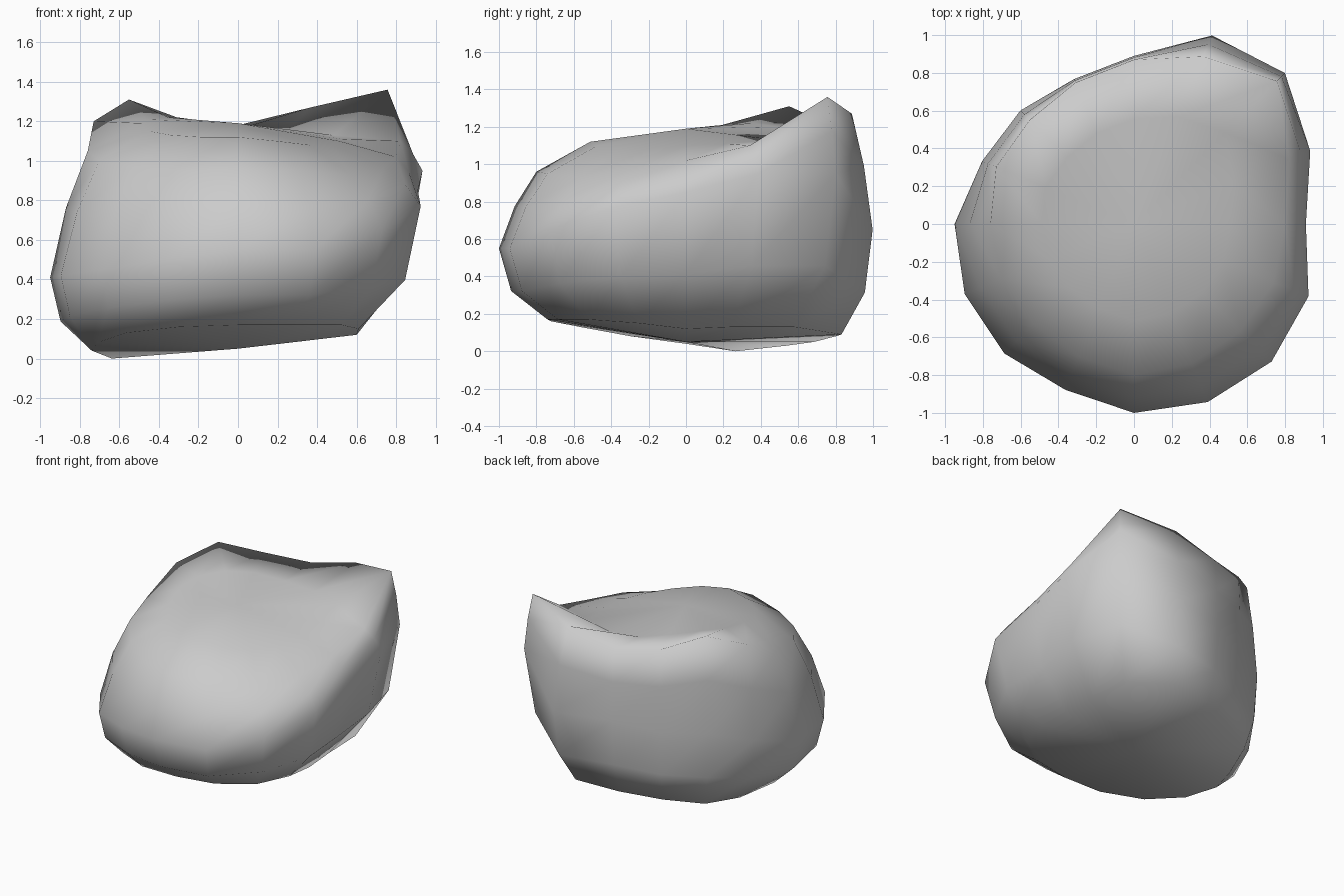
import bpy, bmesh
from math import sin, cos, pi

if "Cube" in bpy.data.objects:
    bpy.data.objects.remove(bpy.data.objects["Cube"])

N = 16  # sections around the boulder, counter-clockwise from +x

# Outline read around the boulder: (radius, height) per section
wide_r = [.91, 1.01, 1.13, 1.08, .89, .83, .85, .87, .95, .97, .97, .95, 1.0, 1.02, 1.03, 1.0]
wide_z = [.85, .95, .95, .65, .65, .60, .60, .50, .41, .42, .45, .50, .55, .55, .65, .77]
base_r = [.60, .64, .82, .90, .80, .74, .76, .69, .74, .77, .80, .78, .74, .74, .74, .66]
base_z = [.12, .13, .13, .09, .08, .05, .03, .00, .04, .08, .13, .16, .17, .17, .17, .15]
rim_r = [.80, .89, 1.07, .96, .87, .81, .78, .79, .76, .76, .75, .76, .80, .80, .80, .80]
rim_z = [1.02, 1.10, 1.36, 1.27, 1.18, 1.22, 1.31, 1.20, 1.05, 1.0, .97, .95, .96, .95, .93, .97]
top_z = [1.10, 1.11, 1.13, 1.14, 1.16, 1.20, 1.22, 1.21, 1.19, 1.15, 1.13, 1.12, 1.12, 1.10, 1.08, 1.08]


def mix(a, b, t):
    return [x + (y - x) * t for x, y in zip(a, b)]


# Rings from the underside to the dished top
rings = [
    (base_r, base_z),
    (mix(base_r, wide_r, .75), mix(base_z, wide_z, .4)),
    (wide_r, wide_z),
    (mix(wide_r, rim_r, .42), mix(wide_z, rim_z, .55)),
    (rim_r, rim_z),
    ([r * .64 for r in rim_r], top_z),
]

bm = bmesh.new()
loops = []
for radii, heights in rings:
    loops.append([bm.verts.new((r * cos(2 * pi * i / N), r * sin(2 * pi * i / N), z))
                  for i, (r, z) in enumerate(zip(radii, heights))])

# Side walls, then fans closing the underside and top
for low, high in zip(loops, loops[1:]):
    for i in range(N):
        j = (i + 1) % N
        bm.faces.new((low[i], low[j], high[j], high[i]))
bottom = bm.verts.new((0, 0, .05))
top = bm.verts.new((0, 0, 1.19))
for i in range(N):
    j = (i + 1) % N
    bm.faces.new((bottom, loops[0][j], loops[0][i]))
    bm.faces.new((top, loops[-1][i], loops[-1][j]))

bmesh.ops.recalc_face_normals(bm, faces=bm.faces)
for f in bm.faces:
    f.smooth = True
mesh = bpy.data.meshes.new("boulder")
bm.to_mesh(mesh)
bm.free()
boulder = bpy.data.objects.new("boulder", mesh)
bpy.context.collection.objects.link(boulder)
